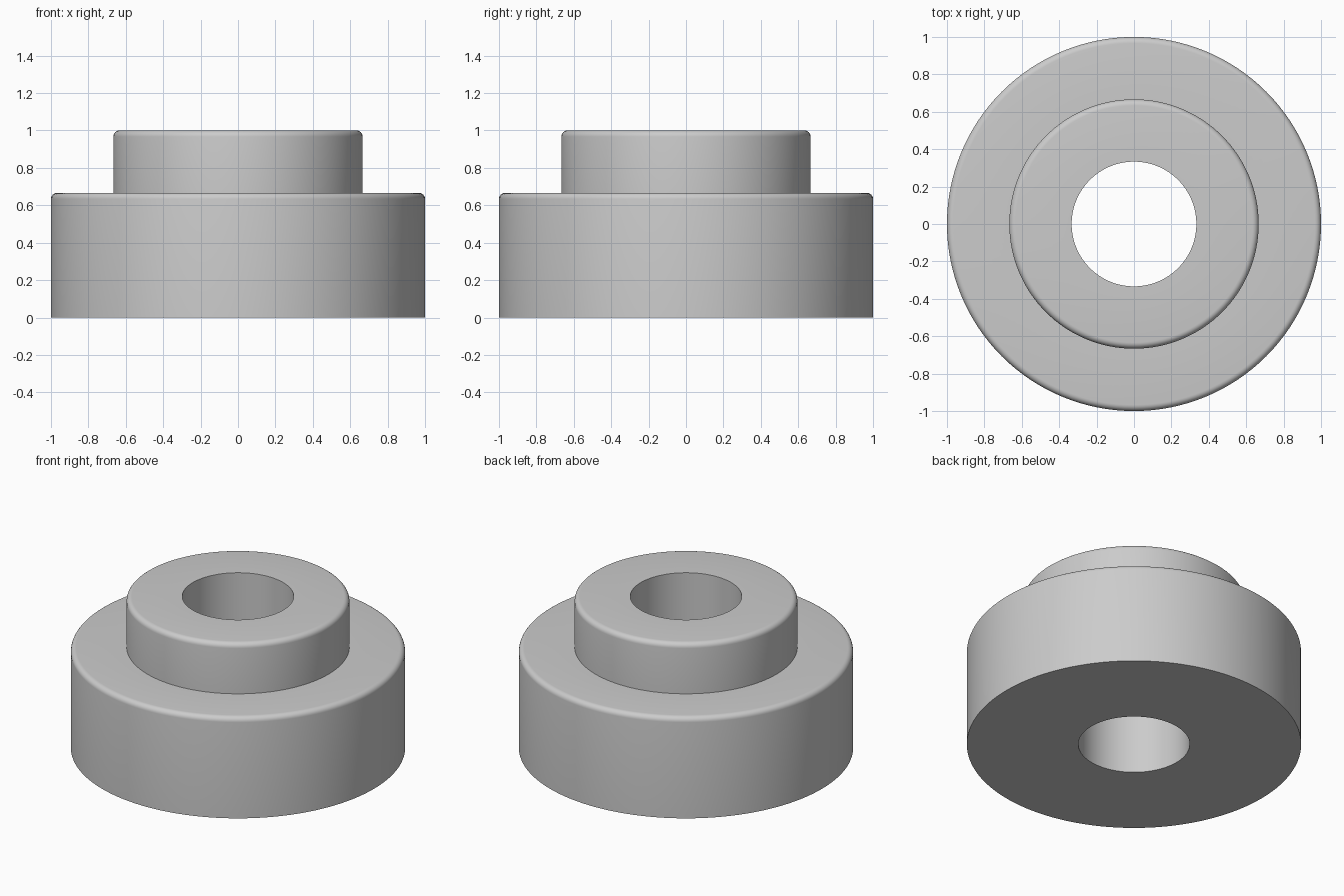
import bpy, bmesh, math

cube = bpy.data.objects.get("Cube")
if cube:
    bpy.data.objects.remove(cube, do_unlink=True)

SEGMENTS = 128
BORE, HUB, FLANGE = 1 / 3, 2 / 3, 1.0
STEP, TOP = 2 / 3, 1.0
FILLET = 0.033


def rounded_corner(radius, height, steps=6):
    """Quarter arc from the outer wall up to the top face."""
    points = []
    for i in range(steps + 1):
        a = math.pi / 2 * i / steps
        points.append((radius - FILLET + FILLET * math.cos(a),
                       height - FILLET + FILLET * math.sin(a)))
    return points


def lathe(name, profile, material):
    """Revolve a closed (radius, height) profile around z."""
    bm = bmesh.new()
    rings = []
    for i in range(SEGMENTS):
        a = math.tau * i / SEGMENTS
        rings.append([bm.verts.new((r * math.cos(a), r * math.sin(a), z))
                      for r, z in profile])
    n = len(profile)
    for i in range(SEGMENTS):
        here, there = rings[i], rings[(i + 1) % SEGMENTS]
        for j in range(n):
            k = (j + 1) % n
            bm.faces.new((here[j], there[j], there[k], here[k]))
    bmesh.ops.recalc_face_normals(bm, faces=bm.faces)
    mesh = bpy.data.meshes.new(name)
    bm.to_mesh(mesh)
    bm.free()
    mesh.materials.append(material)
    obj = bpy.data.objects.new(name, mesh)
    bpy.context.collection.objects.link(obj)
    bpy.ops.object.select_all(action='DESELECT')
    obj.select_set(True)
    bpy.context.view_layer.objects.active = obj
    bpy.ops.object.shade_smooth_by_angle(angle=math.radians(30))
    return obj


# Plain grey finish
grey = bpy.data.materials.new("light_grey")
grey.use_nodes = True
colour = (0.6, 0.6, 0.6, 1)
grey.diffuse_color = colour
grey.node_tree.nodes["Principled BSDF"].inputs["Base Color"].default_value = colour

# Stepped bushing: bored base, wide flange, narrower hub
profile = [(BORE, 0), (FLANGE, 0)]
profile += rounded_corner(FLANGE, STEP)
profile += [(HUB, STEP)]
profile += rounded_corner(HUB, TOP)
profile += [(BORE, TOP)]
lathe("stepped_bushing", profile, grey)
